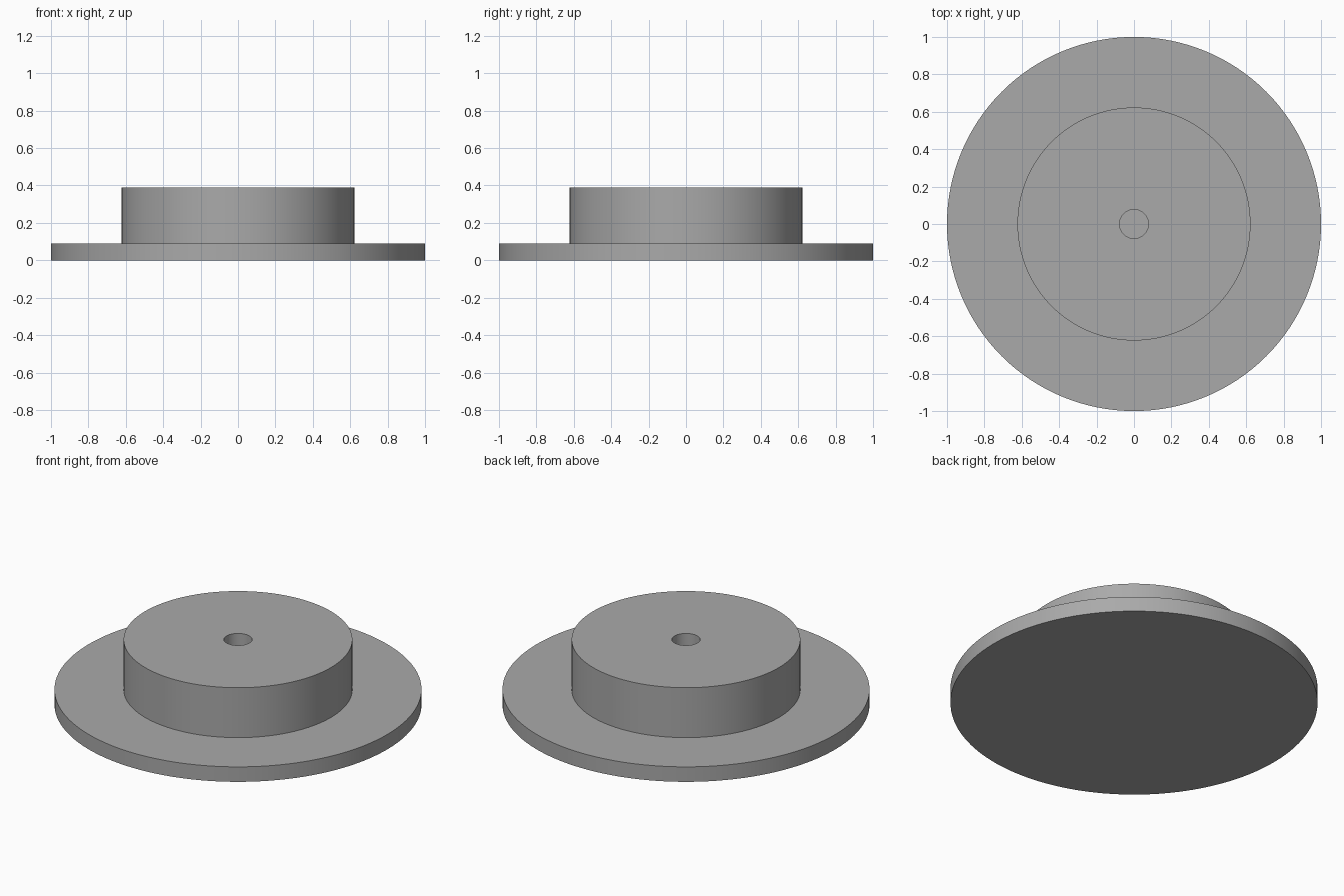
import bpy
import bmesh
from math import radians, tau

cube = bpy.data.objects.get("Cube")
if cube:
    bpy.data.objects.remove(cube, do_unlink=True)

SEGMENTS = 128
FLANGE_R, HUB_R, BORE_R = 1.0, 0.623, 0.077
FLANGE_TOP, HUB_TOP = 0.09, 0.39

# Plain grey material
grey = bpy.data.materials.new("plain_grey")
grey.use_nodes = True
colour = (0.4, 0.4, 0.4, 1)
grey.diffuse_color = colour
grey.node_tree.nodes["Principled BSDF"].inputs["Base Color"].default_value = colour

# Half section of the flange, hub and blind bore, turned around the z axis
profile = [(0, 0), (FLANGE_R, 0), (FLANGE_R, FLANGE_TOP), (HUB_R, FLANGE_TOP),
           (HUB_R, HUB_TOP), (BORE_R, HUB_TOP), (BORE_R, FLANGE_TOP), (0, FLANGE_TOP)]
bm = bmesh.new()
verts = [bm.verts.new((r, 0, z)) for r, z in profile]
edges = [bm.edges.new(pair) for pair in zip(verts, verts[1:])]
bmesh.ops.spin(bm, geom=verts + edges, cent=(0, 0, 0), axis=(0, 0, 1),
               angle=tau, steps=SEGMENTS)
bmesh.ops.remove_doubles(bm, verts=bm.verts, dist=0.0001)
bmesh.ops.recalc_face_normals(bm, faces=bm.faces)
mesh = bpy.data.meshes.new("flanged_hub")
bm.to_mesh(mesh)
bm.free()
mesh.materials.append(grey)

# Smooth round walls with crisp rims
body = bpy.data.objects.new("flanged_hub", mesh)
bpy.context.collection.objects.link(body)
bpy.ops.object.select_all(action="DESELECT")
body.select_set(True)
bpy.context.view_layer.objects.active = body
bpy.ops.object.shade_smooth_by_angle(angle=radians(30))
